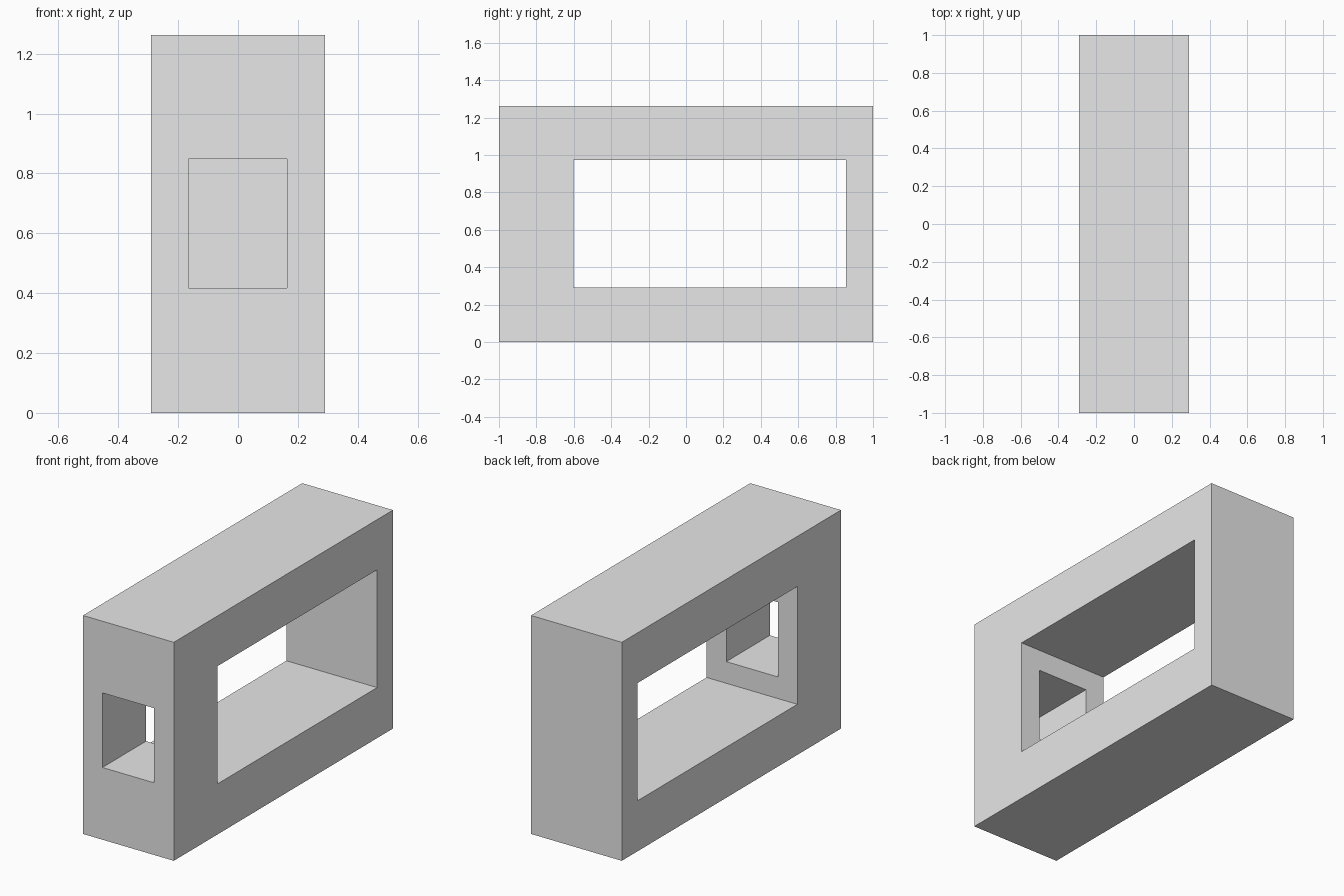
import bpy

cube = bpy.data.objects.get("Cube")
if cube:
    bpy.data.objects.remove(cube, do_unlink=True)

# Single light grey finish
GREY = (0.8, 0.8, 0.8, 1.0)
grey = bpy.data.materials.new("light_grey")
grey.use_nodes = True
grey.diffuse_color = GREY
grey.node_tree.nodes["Principled BSDF"].inputs["Base Color"].default_value = GREY


def box(name, x, y, z):
    """Box spanning the given (low, high) ranges."""
    spans = (x, y, z)
    bpy.ops.mesh.primitive_cube_add(size=1, location=[(a + b) / 2 for a, b in spans])
    obj = bpy.context.object
    obj.name = name
    obj.scale = [b - a for a, b in spans]
    bpy.ops.object.transform_apply(location=True, rotation=False, scale=True)
    obj.data.materials.append(grey)
    return obj


def cut(body, cutter):
    """Subtract the cutter from the body, then discard it."""
    cutter.hide_render = True
    mod = body.modifiers.new(cutter.name, 'BOOLEAN')
    mod.operation = 'DIFFERENCE'
    mod.solver = 'EXACT'
    mod.object = cutter
    bpy.context.view_layer.objects.active = body
    bpy.ops.object.modifier_apply(modifier=mod.name)
    bpy.data.objects.remove(cutter, do_unlink=True)


# Solid block
body = box("block_frame", (-0.29, 0.29), (-1, 1), (0, 1.262))

# Large opening through both sides
cut(body, box("side_opening", (-0.5, 0.5), (-0.602, 0.855), (0.292, 0.972)))

# Small opening through the thick front wall only
cut(body, box("front_opening", (-0.166, 0.164), (-1.2, -0.3), (0.417, 0.848)))
